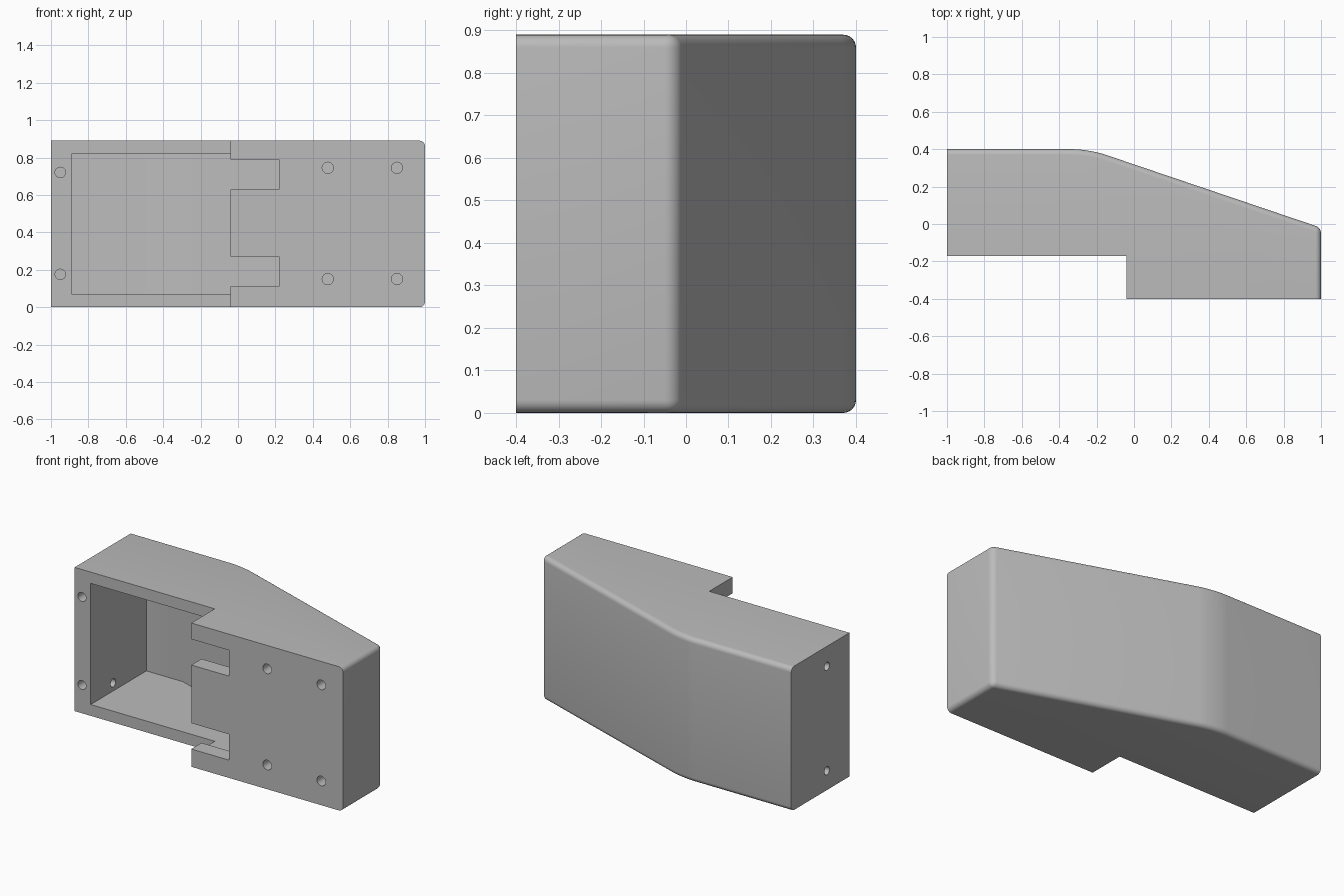
import bpy, bmesh
from mathutils import Matrix

cube = bpy.data.objects.get("Cube")
if cube:
    bpy.data.objects.remove(cube, do_unlink=True)

HEIGHT = 0.89

grey = bpy.data.materials.new("plain grey")
grey.use_nodes = True
grey.diffuse_color = (0.5, 0.5, 0.5, 1)
grey.node_tree.nodes["Principled BSDF"].inputs["Base Color"].default_value = (0.5, 0.5, 0.5, 1)


def add_object(name, bm):
    bmesh.ops.recalc_face_normals(bm, faces=bm.faces[:])
    mesh = bpy.data.meshes.new(name)
    bm.to_mesh(mesh)
    bm.free()
    mesh.materials.append(grey)
    obj = bpy.data.objects.new(name, mesh)
    bpy.context.collection.objects.link(obj)
    return obj


def prism(points, z0, z1):
    """Extrude a plan outline from z0 up to z1."""
    bm = bmesh.new()
    base = bm.faces.new([bm.verts.new((x, y, z0)) for x, y in points])
    top = bmesh.ops.extrude_face_region(bm, geom=[base])["geom"]
    verts = [g for g in top if isinstance(g, bmesh.types.BMVert)]
    bmesh.ops.translate(bm, verts=verts, vec=(0, 0, z1 - z0))
    return bm


def rectangle(x0, x1, y0, y1):
    return [(x0, y0), (x1, y0), (x1, y1), (x0, y1)]


def drill(x, y, z, axis, radius, depth):
    """Round cutter centred on the surface point, along X or Y."""
    bm = bmesh.new()
    turn = Matrix.Rotation(1.5707963, 4, "Y" if axis == "X" else "X")
    bmesh.ops.create_cone(bm, cap_ends=True, segments=24, radius1=radius, radius2=radius,
                          depth=2 * depth, matrix=Matrix.Translation((x, y, z)) @ turn)
    return bm


def cut(target, bm):
    cutter = add_object("cutter", bm)
    cutter.hide_render = True
    mod = target.modifiers.new("cut", "BOOLEAN")
    mod.operation = "DIFFERENCE"
    mod.solver = "EXACT"
    mod.object = cutter
    bpy.context.view_layer.objects.active = target
    bpy.ops.object.modifier_apply(modifier=mod.name)
    bpy.data.objects.remove(cutter, do_unlink=True)


# Housing: stepped front, sloping back
bm = prism([(-1, -0.17), (-0.04, -0.17), (-0.04, -0.4), (1, -0.4),
            (1, -0.02), (-0.24, 0.4), (-1, 0.4)], 0, HEIGHT)


def is_upright(e):
    return abs(e.verts[0].co.z - e.verts[1].co.z) > 0.5


# Soft bend where the back starts to slope
bend = [e for e in bm.edges if is_upright(e) and e.verts[0].co.y > 0.39 and e.verts[0].co.x > -0.9]
bmesh.ops.bevel(bm, geom=bend, offset=0.09, segments=8, profile=0.5, affect="EDGES")

# Rounded rim along the back and the end
rim = []
for e in bm.edges:
    mid = (e.verts[0].co + e.verts[1].co) / 2
    if is_upright(e):
        if mid.x > 0.99 and mid.y > -0.1:
            rim.append(e)
    elif mid.x > 0.99 or (mid.y > 0.15 and mid.x > -0.99):
        rim.append(e)
bmesh.ops.bevel(bm, geom=rim, offset=0.03, segments=6, profile=0.5, affect="EDGES")
housing = add_object("housing", bm)

# Inner cavity, open at the low front and running behind the raised plate
cut(housing, prism([(-0.89, -0.3), (0.9, -0.3), (0.9, -0.15),
                    (-0.64, 0.375), (-0.89, 0.375)], 0.07, 0.82))

# Two slots in the raised front plate
for z0, z1 in ((0.11, 0.27), (0.63, 0.79)):
    cut(housing, prism(rectangle(-0.1, 0.22, -0.45, -0.25), z0, z1))

# Screw holes in the front plate, the front rim and the end wall
for x in (0.48, 0.85):
    for z in (0.15, 0.745):
        cut(housing, drill(x, -0.4, z, "Y", 0.03, 0.15))
for z in (0.175, 0.72):
    cut(housing, drill(-0.95, -0.17, z, "Y", 0.028, 0.15))
for z in (0.12, 0.766):
    cut(housing, drill(-1, 0.05, z, "X", 0.025, 0.15))

bpy.ops.object.select_all(action="DESELECT")
housing.select_set(True)
bpy.context.view_layer.objects.active = housing
bpy.ops.object.shade_smooth_by_angle(angle=0.5)
